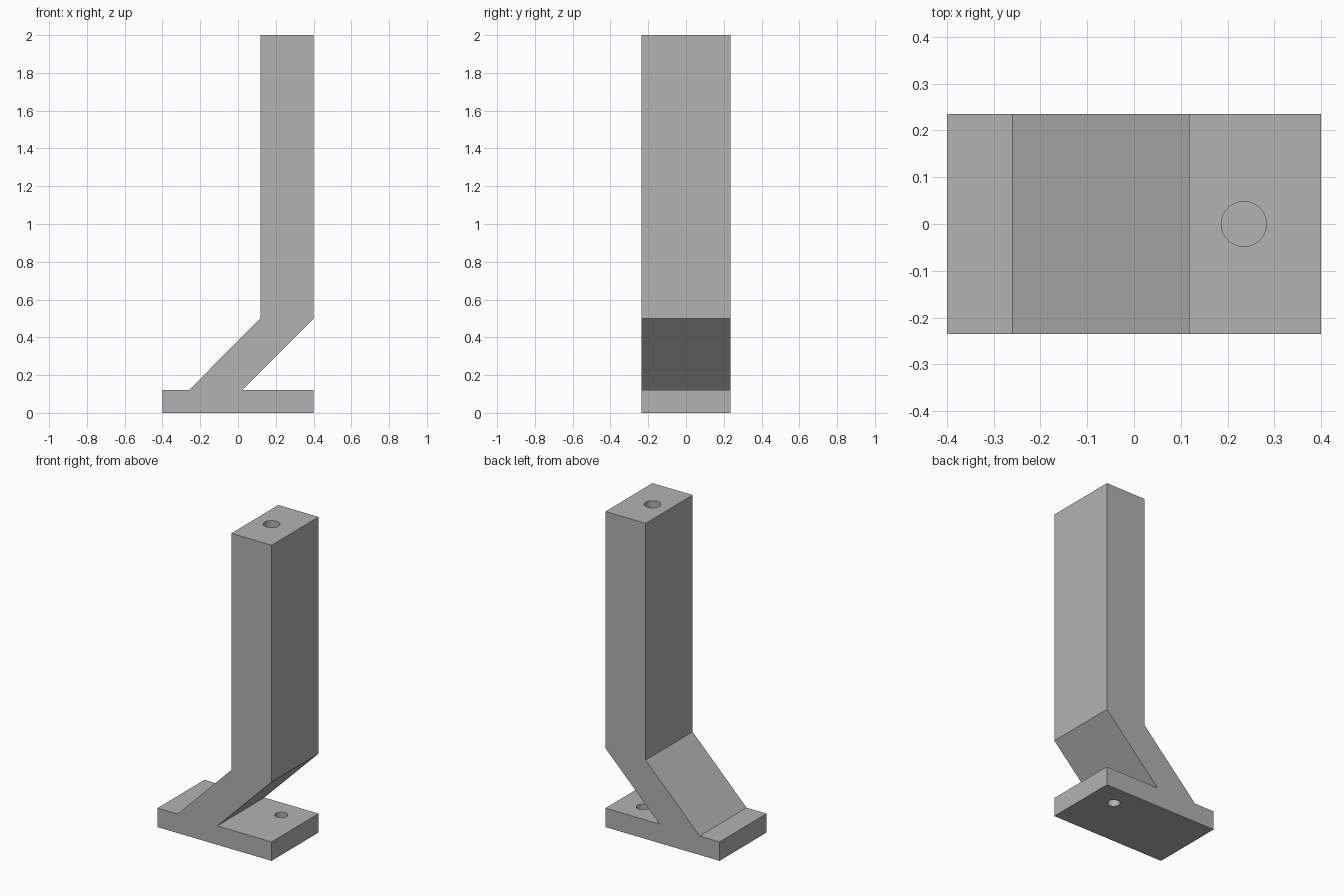
import bpy
import bmesh

if "Cube" in bpy.data.objects:
    bpy.data.objects.remove(bpy.data.objects["Cube"], do_unlink=True)

HALF_WIDTH = 0.235
FOOT_TOP = 0.12
HOLE_X = 0.235

grey = bpy.data.materials.new("plain grey")
grey.use_nodes = True
grey.diffuse_color = (0.448, 0.448, 0.448, 1)
grey.node_tree.nodes["Principled BSDF"].inputs["Base Color"].default_value = grey.diffuse_color


def extrude_profile(name, profile):
    """Side outline in x and z, pushed through the full width in y."""
    bm = bmesh.new()
    face = bm.faces.new([bm.verts.new((x, -HALF_WIDTH, z)) for x, z in profile])
    result = bmesh.ops.extrude_face_region(bm, geom=[face])
    moved = [v for v in result["geom"] if isinstance(v, bmesh.types.BMVert)]
    bmesh.ops.translate(bm, verts=moved, vec=(0, 2 * HALF_WIDTH, 0))
    bmesh.ops.recalc_face_normals(bm, faces=bm.faces)
    mesh = bpy.data.meshes.new(name)
    bm.to_mesh(mesh)
    bm.free()
    mesh.materials.append(grey)
    obj = bpy.data.objects.new(name, mesh)
    bpy.context.collection.objects.link(obj)
    return obj


def drill(target, x, y, bottom, top, radius):
    """Cut a vertical round hole."""
    bpy.ops.mesh.primitive_cylinder_add(
        vertices=48, radius=radius, depth=top - bottom, location=(x, y, (top + bottom) / 2))
    cutter = bpy.context.object
    cutter.name = "hole_cutter"
    cutter.hide_render = True
    cutter.data.materials.append(grey)
    cut = target.modifiers.new("hole", "BOOLEAN")
    cut.operation = "DIFFERENCE"
    cut.solver = "EXACT"
    cut.object = cutter
    bpy.ops.object.select_all(action="DESELECT")
    target.select_set(True)
    bpy.context.view_layer.objects.active = target
    bpy.ops.object.modifier_apply(modifier=cut.name)
    bpy.data.objects.remove(cutter, do_unlink=True)


# Flat foot, slanted neck and upright post in one outline
bracket = extrude_profile("bracket", [
    (-0.4, 0), (0.4, 0), (0.4, FOOT_TOP), (0.02, FOOT_TOP),
    (0.4, 0.5), (0.4, 2), (0.118, 2), (0.118, 0.5),
    (-0.26, FOOT_TOP), (-0.4, FOOT_TOP),
])

# Blind hole in the post top, through hole in the foot
drill(bracket, HOLE_X, 0, 1.72, 2.1, 0.048)
drill(bracket, HOLE_X, 0.098, -0.05, FOOT_TOP + 0.03, 0.037)

bpy.ops.object.shade_smooth_by_angle()
